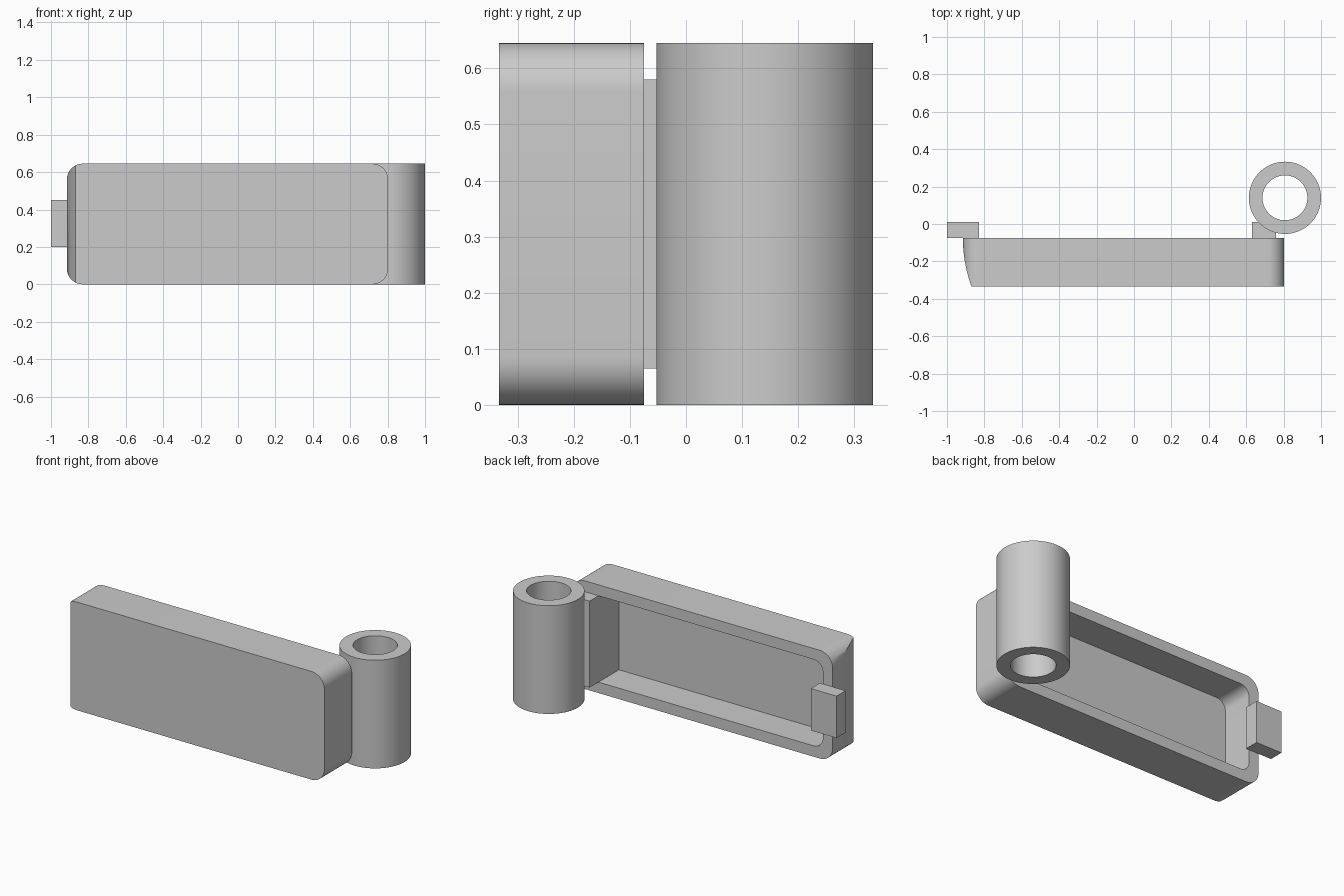
import bpy
import bmesh
from math import sin, cos, pi, radians
from mathutils import Vector

cube = bpy.data.objects.get("Cube")
if cube:
    bpy.data.objects.remove(cube, do_unlink=True)

grey = bpy.data.materials.new("plain_grey")
grey.use_nodes = True
colour = (0.6, 0.6, 0.6, 1)
grey.diffuse_color = colour
grey.node_tree.nodes["Principled BSDF"].inputs["Base Color"].default_value = colour


def prism(name, points, offset):
    """Extrude a closed outline along an offset."""
    bm = bmesh.new()
    face = bm.faces.new([bm.verts.new(p) for p in points])
    top = bmesh.ops.extrude_face_region(bm, geom=[face])["geom"]
    moved = [v for v in top if isinstance(v, bmesh.types.BMVert)]
    bmesh.ops.translate(bm, verts=moved, vec=Vector(offset))
    bmesh.ops.recalc_face_normals(bm, faces=bm.faces)
    mesh = bpy.data.meshes.new(name)
    bm.to_mesh(mesh)
    bm.free()
    obj = bpy.data.objects.new(name, mesh)
    bpy.context.collection.objects.link(obj)
    mesh.materials.append(grey)
    return obj


def box(name, x0, x1, y0, y1, z0, z1):
    corners = [(x0, y0, z0), (x1, y0, z0), (x1, y0, z1), (x0, y0, z1)]
    return prism(name, corners, (0, y1 - y0, 0))


def rounded(name, x0, x1, z0, z1, radius, y0, y1, steps=12):
    """Rounded rectangle facing the front, extruded backwards."""
    centres = [(x1 - radius, z1 - radius), (x0 + radius, z1 - radius),
               (x0 + radius, z0 + radius), (x1 - radius, z0 + radius)]
    points = []
    for i, (cx, cz) in enumerate(centres):
        for k in range(steps + 1):
            a = (i + k / steps) * pi / 2
            points.append((cx + radius * cos(a), y0, cz + radius * sin(a)))
    return prism(name, points, (0, y1 - y0, 0))


def cut(obj, cutter):
    mod = obj.modifiers.new("cut", 'BOOLEAN')
    mod.operation = 'DIFFERENCE'
    mod.solver = 'EXACT'
    mod.object = cutter
    bpy.context.view_layer.objects.active = obj
    bpy.ops.object.modifier_apply(modifier=mod.name)
    bpy.data.objects.remove(cutter, do_unlink=True)


def smooth(obj):
    bpy.ops.object.select_all(action='DESELECT')
    obj.select_set(True)
    bpy.context.view_layer.objects.active = obj
    bpy.ops.object.shade_smooth_by_angle(angle=radians(30))


HEIGHT, FRONT, RIM, WALL = 0.645, -0.333, -0.075, 0.065
LEFT, RIGHT = 0.803, -0.915

# Hollow tray with rounded corners, open at the back
tray = rounded("tray", RIGHT, LEFT, 0, HEIGHT, 0.085, FRONT, RIM)
cut(tray, rounded("cavity_cutter", RIGHT + WALL, LEFT - WALL, WALL, HEIGHT - WALL,
                  0.06, FRONT + WALL, RIM + 0.1))

# Curved slope on the latch end
curve = []
for k in range(13):
    t = k / 12 * 1.1
    curve.append((RIGHT + 0.045 * t * t, RIM + t * (FRONT - RIM), -0.1))
outline = curve + [(-1.2, curve[-1][1], -0.1), (-1.2, RIM, -0.1)]
cut(tray, prism("slope_cutter", outline, (0, 0, 1)))
smooth(tray)

# Latch tab on the rim
box("latch_tab", -1.0, -0.83, RIM, 0.01, 0.2, 0.45)

# Block joining the tray to the hinge
box("hinge_block", 0.63, 0.76, FRONT + WALL, 0.01, WALL, HEIGHT - WALL)


# Hinge tube
def ring(radius, z):
    return [(0.807 + radius * cos(2 * pi * k / 64), 0.14 + radius * sin(2 * pi * k / 64), z)
            for k in range(64)]


tube = prism("hinge_tube", ring(0.193, 0), (0, 0, HEIGHT))
cut(tube, prism("bore_cutter", ring(0.12, -0.1), (0, 0, 1)))
smooth(tube)
